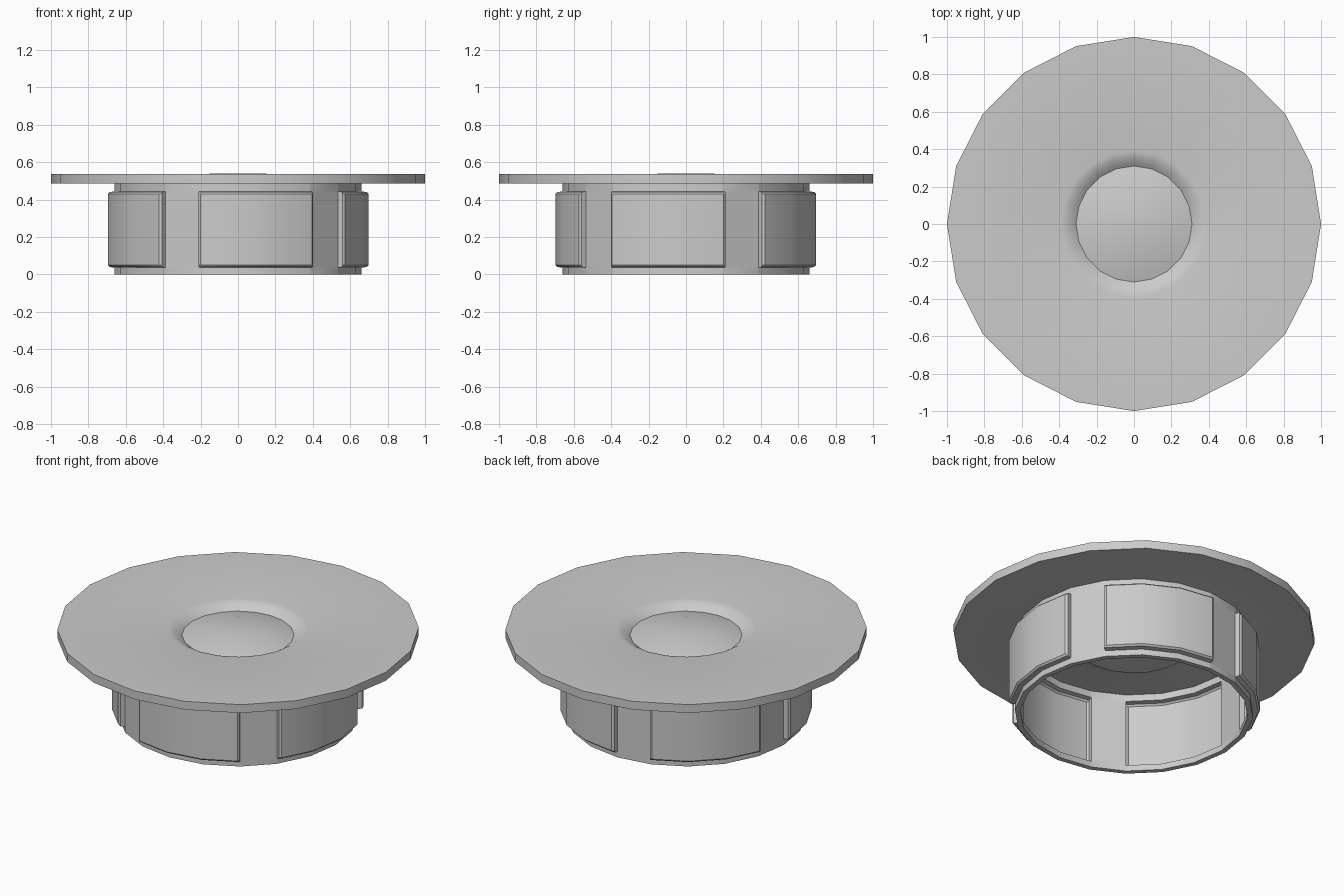
import bpy, bmesh
from math import sin, cos, radians

if "Cube" in bpy.data.objects:
    bpy.data.objects.remove(bpy.data.objects["Cube"])

SIDES = 20


def polar(r, deg, z):
    return (r * cos(radians(deg)), r * sin(radians(deg)), z)


def loft(name, rows, closed):
    """Quad skin over rings of points; closed also joins last ring to first."""
    bm = bmesh.new()
    rings = [[bm.verts.new(p) for p in row] for row in rows]
    pairs = list(zip(rings, rings[1:]))
    if closed:
        pairs.append((rings[-1], rings[0]))
    for a, b in pairs:
        n = len(a)
        for i in range(n):
            j = (i + 1) % n
            bm.faces.new((a[i], a[j], b[j], b[i]))
    if not closed:
        bm.faces.new(rings[0])
        bm.faces.new(rings[-1])
    bmesh.ops.recalc_face_normals(bm, faces=bm.faces)
    mesh = bpy.data.meshes.new(name)
    bm.to_mesh(mesh)
    bm.free()
    ob = bpy.data.objects.new(name, mesh)
    bpy.context.collection.objects.link(ob)
    bpy.ops.object.select_all(action='DESELECT')
    ob.select_set(True)
    bpy.context.view_layer.objects.active = ob
    bpy.ops.object.shade_smooth_by_angle(angle=radians(30))
    return ob


# Lid: wide thin disc with a pressed ring groove and a raised centre
lid_profile = [(.145, .54), (.31, .497), (.325, .508), (.36, .53), (.39, .536),
               (1, .536), (1, .485), (.40, .485), (.36, .475), (.32, .447),
               (.31, .445), (.145, .485)]
loft("lid", [[polar(r, i * 360 / SIDES, z) for i in range(SIDES)]
             for r, z in lid_profile], False)

# Collar: thin wall with five panels pushed outwards
RADIUS, WALL = .66, .03
panel = [(0, 0), (.2, .028), (1.3, .038), (18, .038), (36, .038),
         (52.7, .038), (53.8, .028), (54, 0)]
columns = [(36 + 72 * k + a, push) for k in range(5) for a, push in panel]
levels = [(0, 0), (.036, 0), (.04, .028), (.05, .038), (.43, .038),
          (.44, .028), (.444, 0), (.487, 0)]


def collar_row(z, level_push, inset):
    row = []
    for a, push in columns:
        flat = cos(radians(9)) / cos(radians(a % 18 - 9))
        row.append(polar((RADIUS - inset + min(push, level_push)) * flat, a, z))
    return row


outer = [collar_row(z, p, 0) for z, p in levels]
inner = [collar_row(z, p, WALL) for z, p in reversed(levels)]
loft("collar", outer + inner, True)
